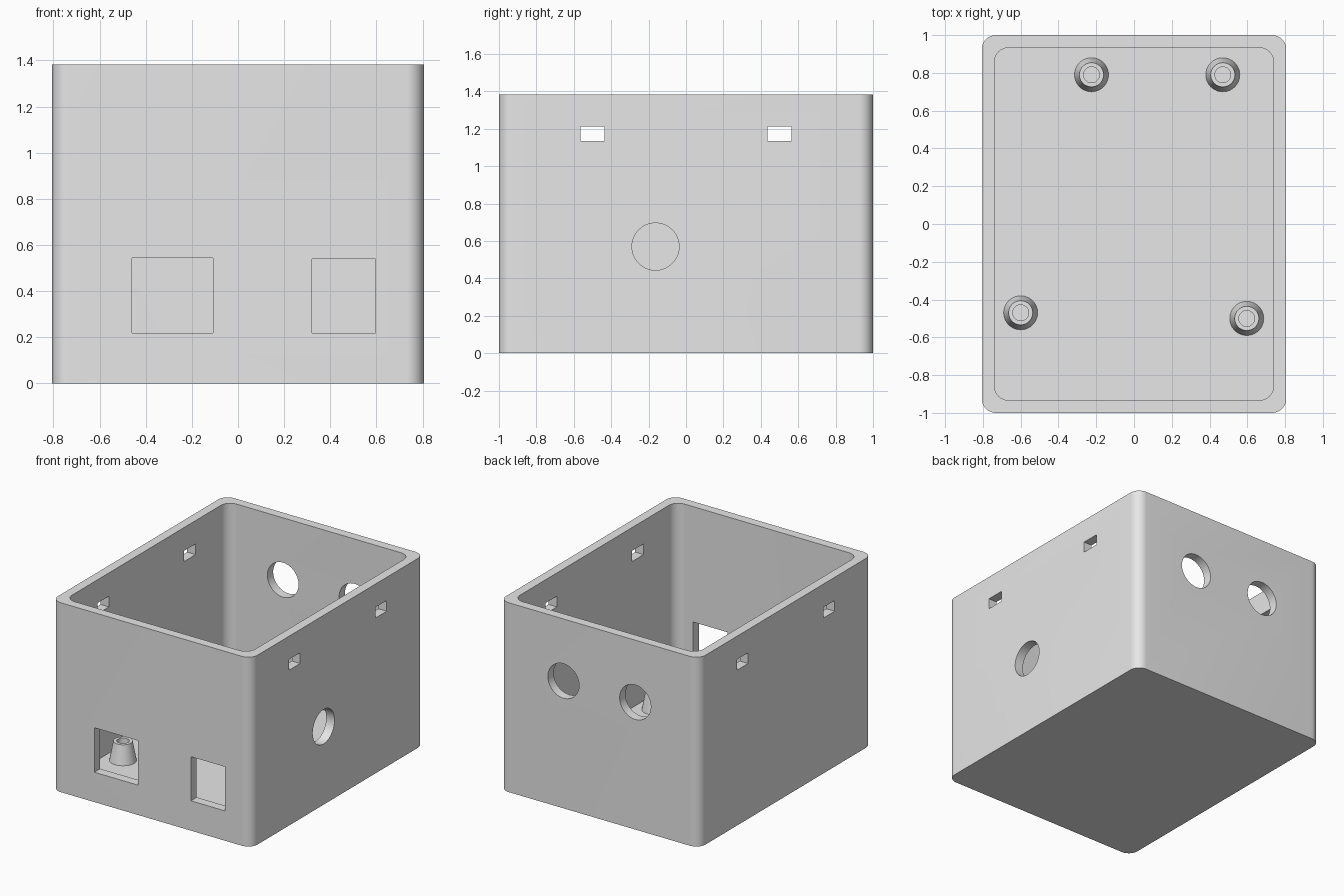
import bpy, bmesh, math
from mathutils import Matrix

HALF_X, HALF_Y, HEIGHT, WALL = 0.806, 1.0, 1.383, 0.067
CORNER = 0.075

old = bpy.data.objects.get("Cube")
if old:
    bpy.data.objects.remove(old, do_unlink=True)

grey = bpy.data.materials.new("light grey plastic")
grey.use_nodes = True
grey.diffuse_color = (0.8, 0.8, 0.8, 1)
grey.node_tree.nodes["Principled BSDF"].inputs["Base Color"].default_value = (0.8, 0.8, 0.8, 1)


def add_object(name, bm):
    bmesh.ops.recalc_face_normals(bm, faces=bm.faces)
    mesh = bpy.data.meshes.new(name)
    bm.to_mesh(mesh)
    bm.free()
    mesh.materials.append(grey)
    obj = bpy.data.objects.new(name, mesh)
    bpy.context.collection.objects.link(obj)
    return obj


def rounded_block(name, hx, hy, z0, z1, radius, steps=12):
    """Upright block with rounded vertical corners."""
    bm = bmesh.new()
    ring = []
    for k, (sx, sy) in enumerate([(1, 1), (-1, 1), (-1, -1), (1, -1)]):
        for i in range(steps + 1):
            a = math.pi / 2 * (k + i / steps)
            ring.append(bm.verts.new((sx * (hx - radius) + radius * math.cos(a),
                                      sy * (hy - radius) + radius * math.sin(a), z0)))
    base = bm.faces.new(ring)
    top = bmesh.ops.extrude_face_region(bm, geom=[base])["geom"]
    verts = [v for v in top if isinstance(v, bmesh.types.BMVert)]
    bmesh.ops.translate(bm, verts=verts, vec=(0, 0, z1 - z0))
    return add_object(name, bm)


def box_cutter(x0, x1, y0, y1, z0, z1):
    bm = bmesh.new()
    size = Matrix.Diagonal((x1 - x0, y1 - y0, z1 - z0, 1))
    centre = Matrix.Translation(((x0 + x1) / 2, (y0 + y1) / 2, (z0 + z1) / 2))
    bmesh.ops.create_cube(bm, size=1, matrix=centre @ size)
    return add_object("window_cutter", bm)


def round_cutter(centre, axis):
    bm = bmesh.new()
    turn = Matrix.Rotation(math.pi / 2, 4, axis)
    bmesh.ops.create_cone(bm, cap_ends=True, segments=64, radius1=0.126, radius2=0.126,
                          depth=0.3, matrix=Matrix.Translation(centre) @ turn)
    return add_object("hole_cutter", bm)


def cut(target, cutter):
    mod = target.modifiers.new("cut", "BOOLEAN")
    mod.operation, mod.solver, mod.object = "DIFFERENCE", "EXACT", cutter
    bpy.context.view_layer.objects.active = target
    bpy.ops.object.modifier_apply(modifier=mod.name)
    bpy.data.objects.remove(cutter, do_unlink=True)


def smooth(obj):
    bpy.ops.object.select_all(action="DESELECT")
    obj.select_set(True)
    bpy.context.view_layer.objects.active = obj
    bpy.ops.object.shade_smooth_by_angle(angle=math.radians(30))


# Open-topped case
case = rounded_block("case", HALF_X, HALF_Y, 0, HEIGHT, CORNER)
cut(case, rounded_block("cavity_cutter", HALF_X - WALL, HALF_Y - WALL, WALL, HEIGHT + 0.2, CORNER))

# Front connector windows
for x0, x1, z1 in [(-0.46, -0.108, 0.543), (0.32, 0.597, 0.54)]:
    cut(case, box_cutter(x0, x1, -1.1, -0.85, 0.218, z1))

# Lid latch slots in both sides
for side in (-1, 1):
    for y in (-0.5, 0.5):
        cut(case, box_cutter(side * HALF_X - 0.15, side * HALF_X + 0.15,
                             y - 0.065, y + 0.065, 1.135, 1.213))

# Cable holes: one in the left side, two in the back
cut(case, round_cutter((HALF_X, -0.163, 0.57), "Y"))
for x in (-0.29, 0.29):
    cut(case, round_cutter((x, HALF_Y, 0.93), "X"))
smooth(case)

# Tapered hollow screw posts on the floor
for i, (x, y) in enumerate([(-0.225, 0.79), (0.47, 0.79), (-0.6, -0.47), (0.597, -0.5)]):
    bm = bmesh.new()
    profile = [(0.09, WALL), (0.064, 0.208), (0.042, 0.208), (0.042, WALL + 0.002), (0, WALL + 0.002)]
    pts = [bm.verts.new((r, 0, z)) for r, z in profile]
    edges = [bm.edges.new(pair) for pair in zip(pts, pts[1:])]
    bmesh.ops.spin(bm, geom=pts + edges, cent=(0, 0, 0), axis=(0, 0, 1),
                   angle=2 * math.pi, steps=48)
    bmesh.ops.remove_doubles(bm, verts=bm.verts, dist=0.0001)
    bmesh.ops.translate(bm, verts=bm.verts, vec=(x, y, 0))
    smooth(add_object(f"screw_post_{i + 1}", bm))
